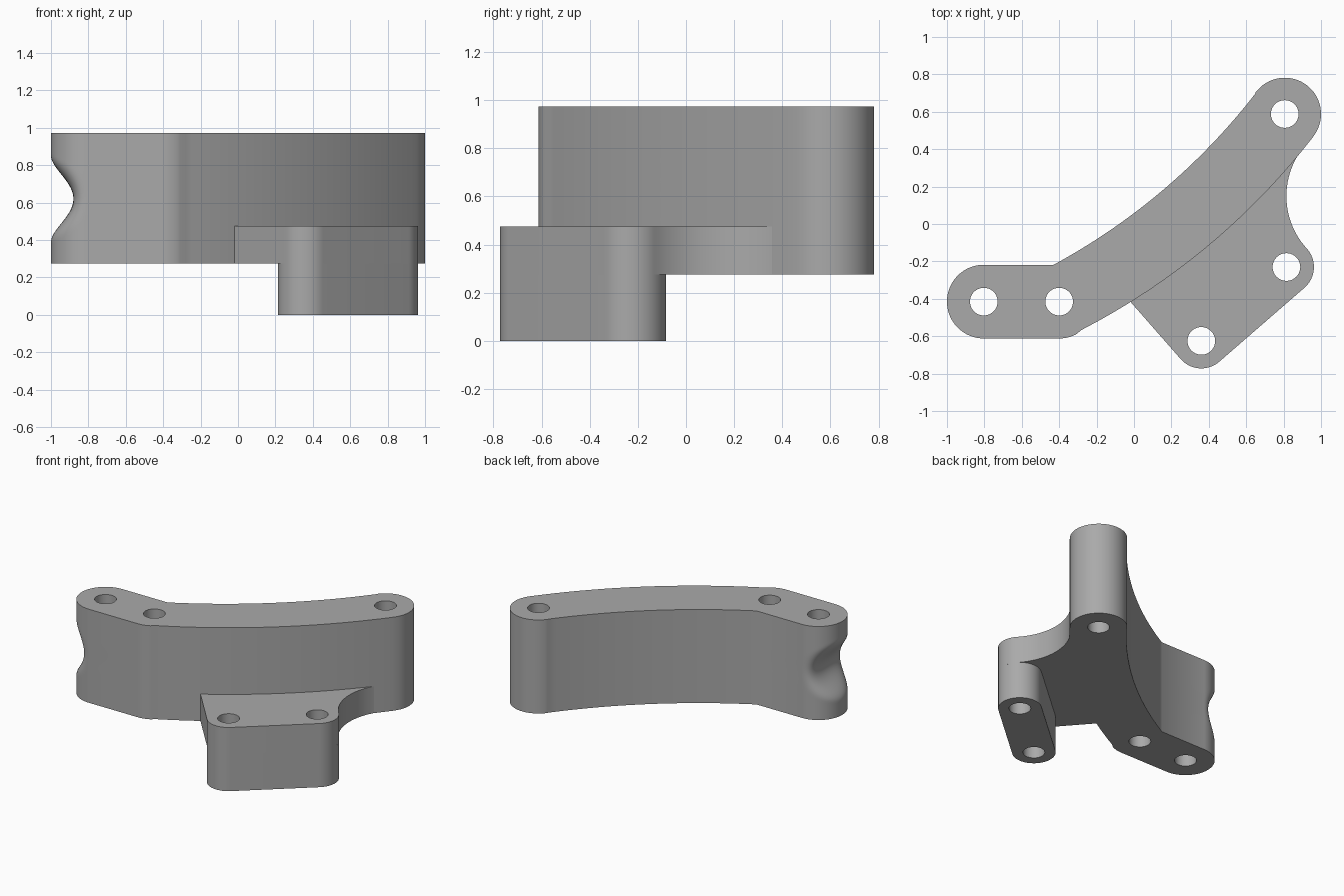
import bpy, bmesh, math
from mathutils import Vector

if "Cube" in bpy.data.objects:
    bpy.data.objects.remove(bpy.data.objects["Cube"], do_unlink=True)

grey = bpy.data.materials.new("plain grey")
grey.use_nodes = True
colour = (0.40, 0.40, 0.40, 1)
grey.diffuse_color = colour
grey.node_tree.nodes["Principled BSDF"].inputs["Base Color"].default_value = colour


def arc(centre, r, a0, a1, n=20):
    """Points on an arc between two angles in degrees."""
    angles = [math.radians(a0 + (a1 - a0) * i / n) for i in range(n + 1)]
    return [(centre[0] + r * math.cos(a), centre[1] + r * math.sin(a)) for a in angles]


def arc_through(p, q, s, n=24):
    """Points on the shallow arc from p through q to s."""
    p, q, s = Vector(p), Vector(q), Vector(s)
    u, v = q - p, s - p
    d = 2 * u.cross(v)
    c = p + Vector((v.y * u.dot(u) - u.y * v.dot(v), u.x * v.dot(v) - v.x * u.dot(u))) / d
    a0 = math.atan2(p.y - c.y, p.x - c.x)
    a1 = math.atan2(s.y - c.y, s.x - c.x)
    turn = (a1 - a0 + math.pi) % (2 * math.pi) - math.pi
    return arc(c, (p - c).length, math.degrees(a0), math.degrees(a0 + turn), n)


def prism(name, outline, levels, holes, shape=None):
    """Extrude an outline through the levels, then drill the holes."""
    bm = bmesh.new()
    rings = [[bm.verts.new(shape(x, y, z) if shape else (x, y, z)) for x, y in outline]
             for z in levels]
    n = len(outline)
    for low, high in zip(rings, rings[1:]):
        for i in range(n):
            j = (i + 1) % n
            bm.faces.new((low[i], low[j], high[j], high[i]))
    bm.faces.new(rings[0][::-1])
    bm.faces.new(rings[-1])
    bmesh.ops.recalc_face_normals(bm, faces=bm.faces)
    mesh = bpy.data.meshes.new(name)
    bm.to_mesh(mesh)
    bm.free()
    mesh.materials.append(grey)
    part = bpy.data.objects.new(name, mesh)
    bpy.context.collection.objects.link(part)
    for x, y in holes:
        bpy.ops.mesh.primitive_cylinder_add(vertices=40, radius=HOLE_R, depth=3, location=(x, y, 0.5))
        drill = bpy.context.object
        drill.hide_render = True
        drill.data.materials.append(grey)
        bpy.ops.object.select_all(action="DESELECT")
        bpy.context.view_layer.objects.active = part
        part.select_set(True)
        cut = part.modifiers.new("hole", "BOOLEAN")
        cut.operation = "DIFFERENCE"
        cut.solver = "EXACT"
        cut.object = drill
        bpy.ops.object.modifier_apply(modifier=cut.name)
        bpy.data.objects.remove(drill, do_unlink=True)
    bpy.ops.object.select_all(action="DESELECT")
    bpy.context.view_layer.objects.active = part
    part.select_set(True)
    bpy.ops.object.shade_smooth_by_angle(angle=math.radians(30))
    return part


HOLE_R = 0.074
BASE, SHELF, TOP = 0.275, 0.475, 0.973
end, middle, tip = (-0.803, -0.415), (-0.4, -0.415), (0.806, 0.588)
foot_a, foot_b = (0.36, -0.625), (0.815, -0.23)
NOTCH_Z = 0.62


def groove(x, y, z):
    """Press a softly rounded groove into the end of the arm."""
    floor = -0.88 - 4.5 * (z - NOTCH_Z) ** 2
    blend = 0.12
    h = max(blend - abs(x - floor), 0) / blend
    return (max(x, floor) + h * h * blend / 4, y, z)


# Curved arm with rounded ends
front_curve = arc_through((-0.28, -0.566), (0.508, -0.02), (0.957, 0.465), 40)
back_curve = arc_through((0.647, 0.695), (0.0, 0.058), (-0.43, -0.218), 32)
arm_outline = (arc(end, 0.197, 90, 270, 48) + arc(middle, 0.197, -90, -63, 6) + front_curve
               + arc(tip, 0.194, -36, 143, 32) + back_curve)
notch_levels = [NOTCH_Z - 0.24 + 0.015 * i for i in range(33)]
prism("curved_arm", arm_outline, [BASE] + notch_levels + [TOP], [end, middle, tip], groove)

# Low shelf that fans out from the front of the arm
contact = [p for p in front_curve if -0.01 < p[0] < 0.87]
shelf_outline = ([(-0.018, -0.417)] + arc(foot_a, 0.147, 220, 310)
                 + arc(foot_b, 0.147, -50, 43)
                 + arc_through((0.9225, -0.13), (0.815, 0.16), (0.878, 0.37))[1:]
                 + contact[::-1])
prism("mounting_shelf", shelf_outline, [BASE, SHELF], [foot_a, foot_b])

# Rounded foot under the shelf
foot_outline = arc(foot_a, 0.147, 131, 310, 32) + arc(foot_b, 0.147, -49, 130, 32)
prism("mounting_foot", foot_outline, [0, BASE], [foot_a, foot_b])
